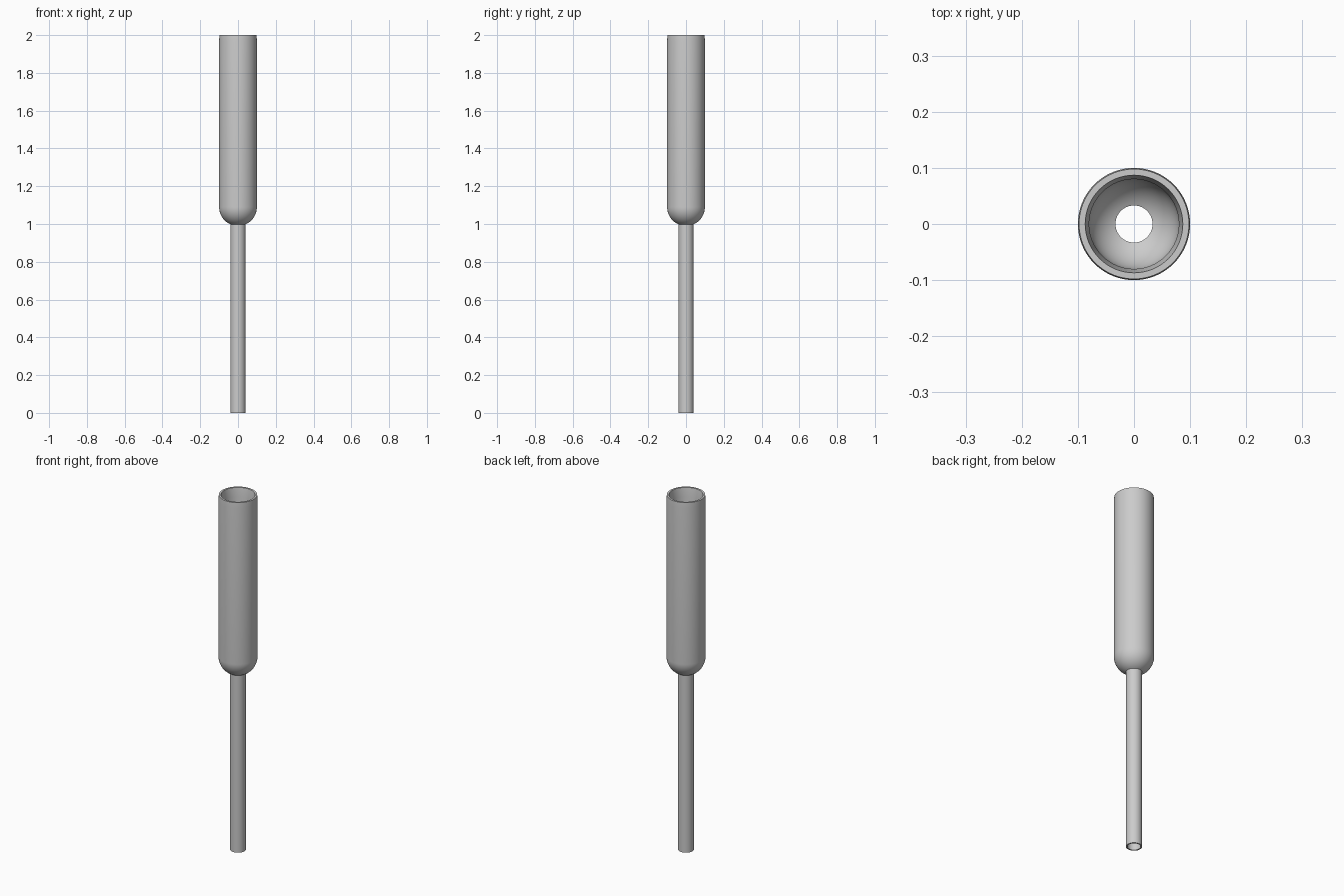
import bpy, math

cube = bpy.data.objects.get("Cube")
if cube:
    bpy.data.objects.remove(cube)

grey = bpy.data.materials.new("light_grey")
grey.use_nodes = True
colour = (0.6, 0.6, 0.6, 1)
grey.diffuse_color = colour
grey.node_tree.nodes["Principled BSDF"].inputs["Base Color"].default_value = colour

SIDES = 64


def arc(radius, centre_z, start, end, steps=14):
    """Points of a bowl curve, angles in degrees below the horizontal."""
    pts = []
    for i in range(steps + 1):
        a = math.radians(start + (end - start) * i / steps)
        pts.append((radius * math.cos(a), centre_z - radius * math.sin(a)))
    return pts


def lathe(name, profile):
    """Spin a closed (radius, height) outline around z."""
    n = len(profile)
    verts, faces = [], []
    for s in range(SIDES):
        a = 2 * math.pi * s / SIDES
        verts += [(r * math.cos(a), r * math.sin(a), z) for r, z in profile]
        t = (s + 1) % SIDES
        for i in range(n):
            j = (i + 1) % n
            faces.append((s * n + i, t * n + i, t * n + j, s * n + j))
    mesh = bpy.data.meshes.new(name)
    mesh.from_pydata(verts, [], faces)
    mesh.materials.append(grey)
    obj = bpy.data.objects.new(name, mesh)
    bpy.context.collection.objects.link(obj)
    bpy.ops.object.select_all(action="DESELECT")
    obj.select_set(True)
    bpy.context.view_layer.objects.active = obj
    bpy.ops.object.shade_smooth_by_angle(angle=math.radians(30))
    return obj


# Wide hollow body: rounded bottom, straight wall, slightly tapered mouth
outer, inner, bore, stem = 0.1, 0.08, 0.033, 0.04
bowl_z = 1.09
outside = arc(outer, bowl_z, math.degrees(math.acos(stem / outer)), 0)
inside = arc(inner, bowl_z, 0, math.degrees(math.acos(bore / inner)))
mouth = [(outer, 1.97), (0.098, 2.0), (0.087, 2.0), (inner, 1.95)]

# Narrow hollow stem joined to the body as one continuous wall
tube = [(bore, 0.0), (stem, 0.0)]
lathe("funnel_tube", tube + outside + mouth + inside)
